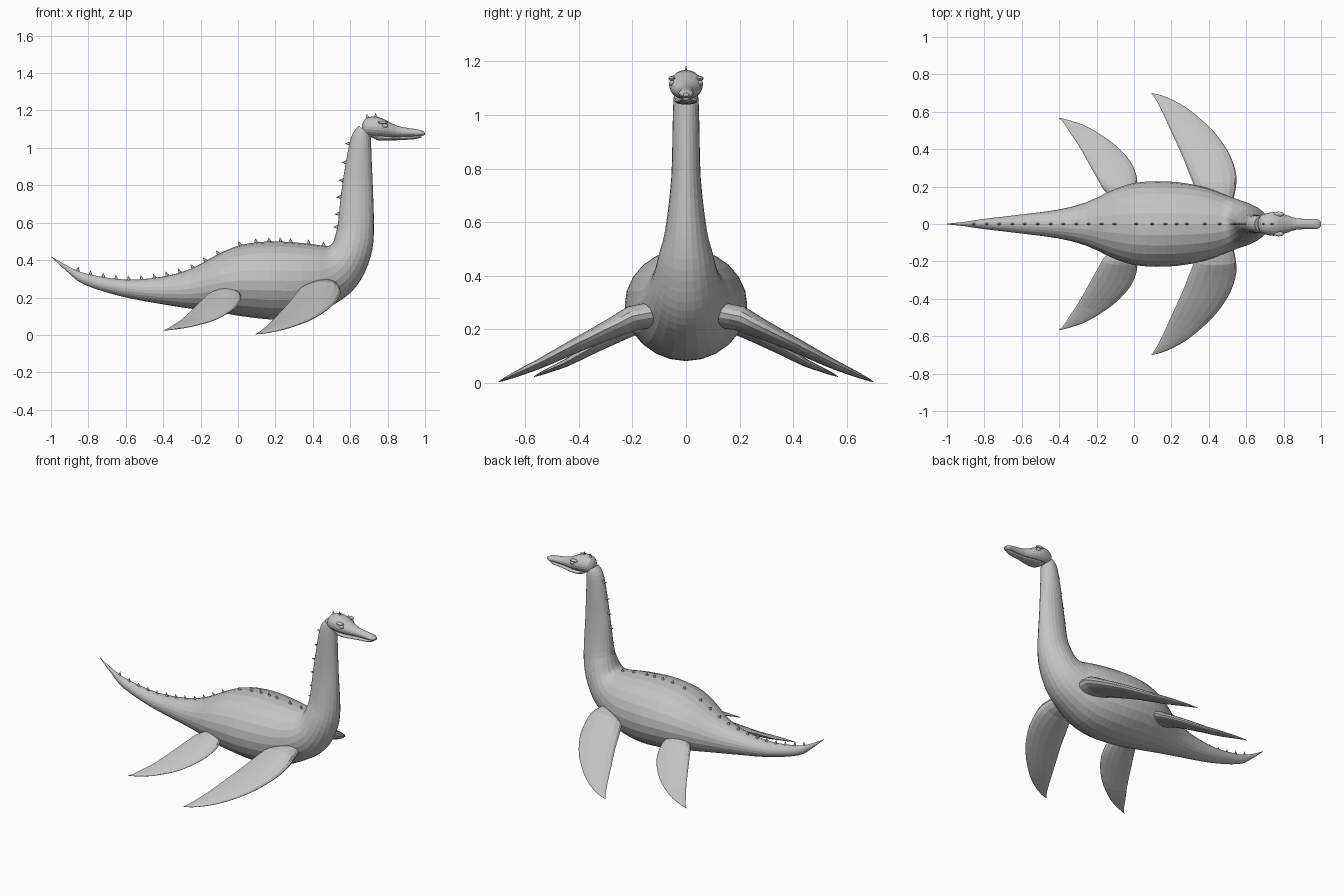
import bpy, bmesh, math
from mathutils import Vector

if "Cube" in bpy.data.objects:
    bpy.data.objects.remove(bpy.data.objects["Cube"])

grey = bpy.data.materials.new("grey skin")
grey.diffuse_color = (0.55, 0.55, 0.55, 1)
grey.use_nodes = True
grey.node_tree.nodes["Principled BSDF"].inputs["Base Color"].default_value = grey.diffuse_color


def finish(name, bm):
    """Turn a bmesh into a named flat-shaded object."""
    bmesh.ops.recalc_face_normals(bm, faces=bm.faces)
    me = bpy.data.meshes.new(name)
    bm.to_mesh(me)
    bm.free()
    me.materials.append(grey)
    ob = bpy.data.objects.new(name, me)
    bpy.context.collection.objects.link(ob)
    return ob


def refine(rows, steps):
    """Catmull-Rom interpolation through rows of numbers."""
    out = []
    for i in range(len(rows) - 1):
        a, b, c, d = (rows[max(0, min(len(rows) - 1, i + k))] for k in (-1, 0, 1, 2))
        for s in range(steps):
            t = s / steps
            out.append([0.5 * (2 * q + (r - p) * t + (2 * p - 5 * q + 4 * r - w) * t * t
                               + (3 * q - p - 3 * r + w) * t ** 3)
                        for p, q, r, w in zip(a, b, c, d)])
    return out + [list(rows[-1])]


def skin(bm, rings):
    """Bridge closed rings of points and cap both ends."""
    vs = [[bm.verts.new(p) for p in ring] for ring in rings]
    n = len(vs[0])
    for a, b in zip(vs, vs[1:]):
        for i in range(n):
            j = (i + 1) % n
            bm.faces.new((a[i], a[j], b[j], b[i]))
    bm.faces.new(vs[0])
    bm.faces.new(vs[-1])


def ellipse(p, q, side, n):
    """Ring between end points p and q, with half-width vector side."""
    c, u = (p + q) / 2, (p - q) / 2
    return [c + u * math.cos(2 * math.pi * i / n) + side * math.sin(2 * math.pi * i / n)
            for i in range(n)]


def loft(name, rows, sides, steps):
    """Rows: top x, top z, bottom x, bottom z, half width."""
    bm = bmesh.new()
    skin(bm, [ellipse(Vector((tx, 0, tz)), Vector((bx, 0, bz)), Vector((0, w, 0)), sides)
              for tx, tz, bx, bz, w in refine(rows, steps)])
    return finish(name, bm)


# Tail, body and neck in one sweep
body = [(-1, .42, -.998, .416, .002), (-.9, .363, -.91, .335, .012),
        (-.8, .325, -.82, .268, .026), (-.6, .295, -.62, .205, .05),
        (-.4, .312, -.41, .165, .077), (-.25, .355, -.25, .14, .118),
        (-.1, .435, -.1, .12, .188), (.02, .482, .02, .10, .222),
        (.17, .50, .17, .083, .228), (.32, .493, .29, .085, .213),
        (.42, .482, .39, .105, .188), (.475, .475, .49, .15, .158),
        (.50, .485, .59, .215, .135), (.512, .505, .66, .30, .118),
        (.523, .54, .71, .42, .10), (.535, .60, .727, .55, .077),
        (.553, .77, .722, .76, .055), (.585, .97, .714, .95, .05),
        (.61, 1.07, .71, 1.06, .046), (.645, 1.118, .705, 1.075, .038)]
loft("body", body, 24, 3)

# Head with a long snout, and the lower jaw
loft("head", [(.664, 1.125, .664, 1.085, .018), (.68, 1.155, .675, 1.07, .045),
              (.72, 1.168, .72, 1.06, .06), (.77, 1.158, .77, 1.058, .062),
              (.82, 1.132, .82, 1.058, .046), (.87, 1.113, .87, 1.06, .03),
              (.94, 1.102, .94, 1.062, .027), (.98, 1.094, .98, 1.063, .027),
              (1, 1.082, 1, 1.07, .01)], 20, 2)
loft("lower_jaw", [(.70, 1.075, .71, 1.06, .025), (.75, 1.068, .75, 1.04, .043),
                   (.82, 1.06, .82, 1.04, .038), (.88, 1.06, .88, 1.042, .024),
                   (.95, 1.063, .95, 1.047, .022), (.98, 1.064, .98, 1.056, .012)], 16, 2)


def ball(name, loc, scale):
    bm = bmesh.new()
    bmesh.ops.create_uvsphere(bm, u_segments=12, v_segments=8, radius=1)
    for v in bm.verts:
        v.co = Vector(a * b for a, b in zip(v.co, scale)) + Vector(loc)
    finish(name, bm)


# Eyes and brow ridges
for s, label in ((1, "left"), (-1, "right")):
    ball("eye_" + label, (.785, s * .052, 1.118), (.016, .012, .011))
    ball("brow_" + label, (.775, s * .053, 1.136), (.028, .013, .009))


def flipper(name, rows, heights):
    """Rows: lead x, lead y, trail x, trail y, half thickness."""
    def z_at(y):
        for (y0, z0), (y1, z1) in zip(heights, heights[1:]):
            if y <= y1 or y1 == heights[-1][0]:
                return z0 + (z1 - z0) * (y - y0) / (y1 - y0)
    for s, label in ((1, "left"), (-1, "right")):
        bm = bmesh.new()
        rings = []
        for lx, ly, tx, ty, h in refine(rows, 3):
            lead = Vector((lx, s * ly, z_at(ly) + h * .4))
            trail = Vector((tx, s * ty, z_at(ty)))
            rings.append(ellipse(lead, trail, Vector((0, s * h * .45, h)), 16))
        skin(bm, rings)
        finish(name + "_" + label, bm)


flipper("front_flipper",
        [(.53, .12, .36, .13, .045), (.545, .20, .325, .20, .043), (.547, .26, .295, .27, .036),
         (.515, .365, .26, .36, .028), (.43, .49, .21, .47, .021), (.29, .615, .16, .58, .013),
         (.17, .68, .12, .66, .006), (.095, .70, .093, .698, .001)],
        [(.1, .25), (.2, .232), (.4, .14), (.55, .066), (.7, .003)])
flipper("rear_flipper",
        [(-.01, .14, -.11, .13, .033), (.012, .20, -.16, .18, .032), (.015, .25, -.195, .24, .027),
         (-.02, .335, -.24, .32, .021), (-.11, .43, -.29, .41, .015), (-.24, .515, -.34, .485, .009),
         (-.33, .55, -.375, .54, .005), (-.40, .568, -.40, .565, .001)],
        [(.1, .228), (.2, .204), (.35, .125), (.45, .07), (.57, .022)])

# Row of small spines along the tail, back, neck and skull
ridge = [(r[0], r[1]) for r in refine(body, 6)]


def spine(bm, x, z, normal, size):
    along = Vector((normal.z, 0, -normal.x))
    base = Vector((x, 0, z)) - normal * .008
    ring = [bm.verts.new(base + along * size * .7 * math.cos(a) + Vector((0, size * .35 * math.sin(a), 0)))
            for a in (math.pi * k / 4 for k in range(8))]
    tip = bm.verts.new(base + normal * (size + .012) - along * size * .35)
    for i in range(8):
        bm.faces.new((ring[i], ring[(i + 1) % 8], tip))
    bm.faces.new(ring)


bm = bmesh.new()
spots = [(0, -.855 + .0685 * i) for i in range(12)]
spots += [(0, x) for x in (.015, .10, .17, .23, .285, .38, .46)]
spots += [(1, z) for z in (.58, .65, .74, .83, .925, 1.025)]
for axis, value in spots:
    for p, q in zip(ridge, ridge[1:]):
        if p[axis] <= value < q[axis] and (axis == 0 or p[0] > .4):
            t = (value - p[axis]) / (q[axis] - p[axis])
            d = Vector((q[0] - p[0], 0, q[1] - p[1])).normalized()
            spine(bm, p[0] + t * (q[0] - p[0]), p[1] + t * (q[1] - p[1]),
                  Vector((-d.z, 0, d.x)), .02)
            break
for x, z in ((.695, 1.16), (.74, 1.165)):
    spine(bm, x, z, Vector((0, 0, 1)), .018)
finish("back_spines", bm)
